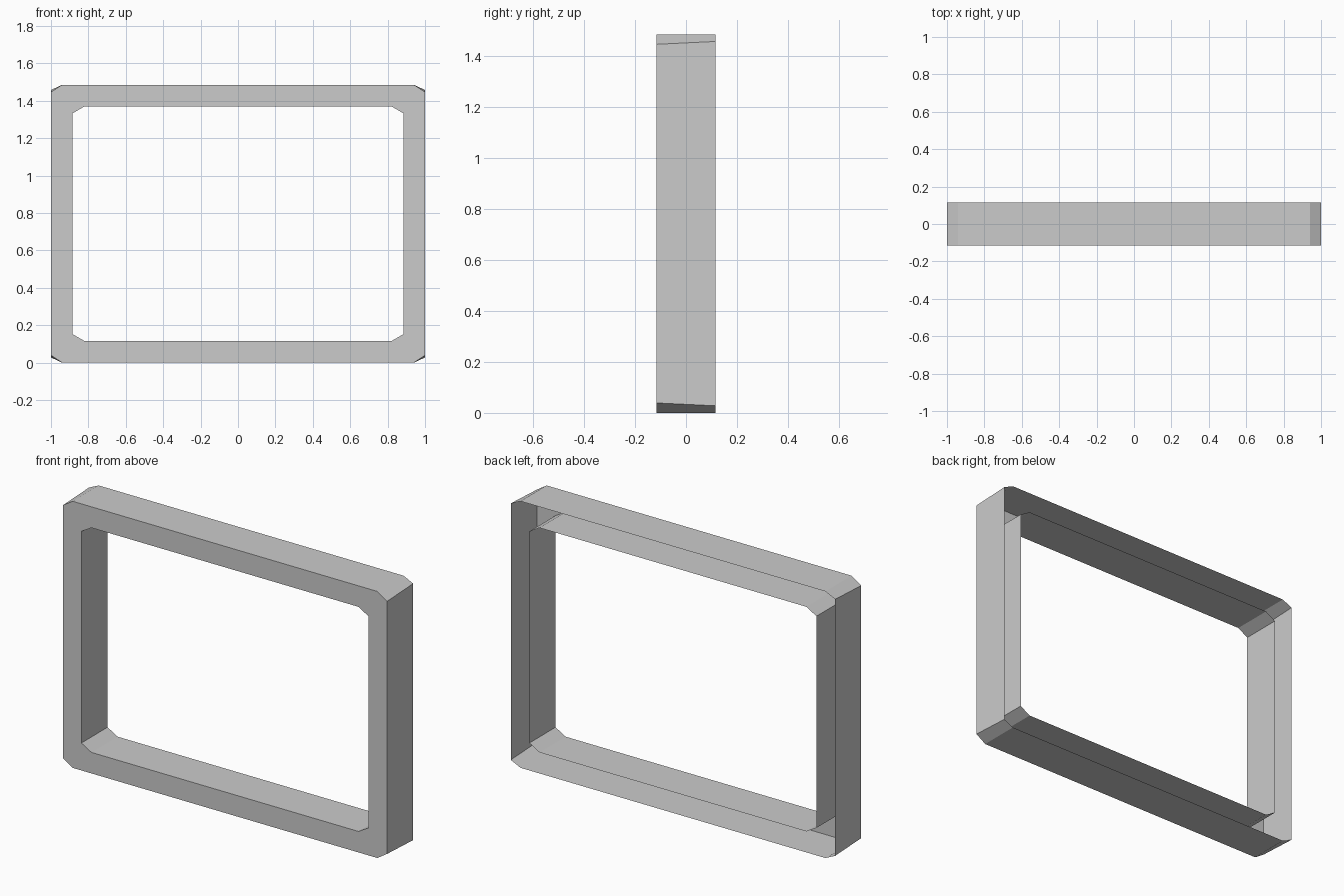
import bpy
import bmesh

cube = bpy.data.objects.get("Cube")
if cube:
    bpy.data.objects.remove(cube, do_unlink=True)

# Single plain grey
grey = bpy.data.materials.new("plain grey")
grey.use_nodes = True
colour = (0.6, 0.6, 0.6, 1)
grey.diffuse_color = colour
grey.node_tree.nodes["Principled BSDF"].inputs["Base Color"].default_value = colour

FRONT, BACK = -0.115, 0.115
MIDDLE = 0.743


def ring(bm, half_w, half_h, cut_x, cut_z, y):
    """Rectangle outline with chamfered corners."""
    w, h = half_w - cut_x, half_h - cut_z
    corners = [(w, half_h), (half_w, h), (half_w, -h), (w, -half_h),
               (-w, -half_h), (-half_w, -h), (-half_w, h), (-w, half_h)]
    return [bm.verts.new((x, y, MIDDLE + z)) for x, z in corners]


def bridge(bm, a, b):
    """Band of quads between two matching outlines."""
    for i in range(len(a)):
        j = (i + 1) % len(a)
        bm.faces.new((a[i], a[j], b[j], b[i]))


# Hollow channel frame: outer wall, front face, inner wall, open at the back
bm = bmesh.new()
rings = [ring(bm, 1.0, MIDDLE, 0.06, 0.028, BACK),
         ring(bm, 1.0, MIDDLE, 0.06, 0.039, FRONT),
         ring(bm, 0.885, 0.626, 0.062, 0.036, FRONT),
         ring(bm, 0.885, 0.626, 0.062, 0.036, BACK)]
for a, b in zip(rings, rings[1:]):
    bridge(bm, a, b)
bmesh.ops.recalc_face_normals(bm, faces=bm.faces)

# Make the front face point forwards
bm.normal_update()
front = min(bm.faces, key=lambda f: f.calc_center_median().y)
if front.normal.y > 0:
    bmesh.ops.reverse_faces(bm, faces=bm.faces)

mesh = bpy.data.meshes.new("window_frame")
bm.to_mesh(mesh)
bm.free()
mesh.materials.append(grey)
frame = bpy.data.objects.new("window_frame", mesh)
bpy.context.collection.objects.link(frame)
